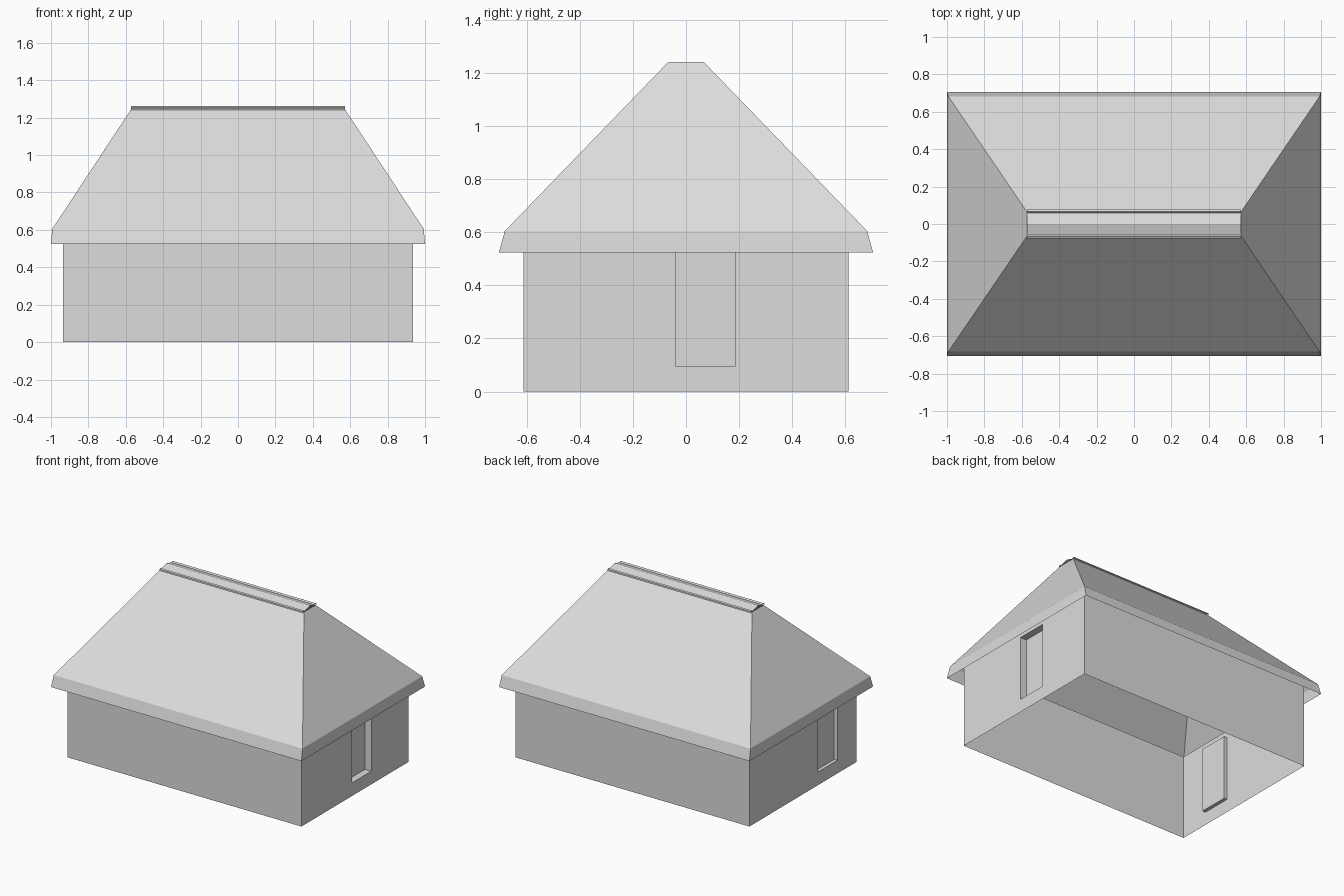
import bpy
import bmesh

cube = bpy.data.objects.get("Cube")
if cube:
    bpy.data.objects.remove(cube, do_unlink=True)

grey = bpy.data.materials.new("pale_grey")
grey.use_nodes = True
colour = (0.72, 0.72, 0.72, 1)
grey.diffuse_color = colour
grey.node_tree.nodes["Principled BSDF"].inputs["Base Color"].default_value = colour


def finish(bm, name):
    bmesh.ops.remove_doubles(bm, verts=bm.verts, dist=0.0005)
    mesh = bpy.data.meshes.new(name)
    bm.to_mesh(mesh)
    bm.free()
    mesh.materials.append(grey)
    obj = bpy.data.objects.new(name, mesh)
    bpy.context.collection.objects.link(obj)
    return obj


def face(bm, points, outward):
    """Add a polygon whose normal points along outward."""
    f = bm.faces.new([bm.verts.new(p) for p in points])
    f.normal_update()
    if sum(a * b for a, b in zip(f.normal, outward)) < 0:
        f.normal_flip()


def ring(half_x, half_y, z):
    return [(sx * half_x, sy * half_y, z)
            for sx, sy in ((-1, -1), (1, -1), (1, 1), (-1, 1))]


WALL_X, WALL_Y, WALL_TOP = 0.935, 0.612, 0.61
DOOR_LOW, DOOR_HIGH = 0.095, 0.56

# Long side walls, open underneath and above
bm = bmesh.new()
for s in (-1, 1):
    y = s * WALL_Y
    face(bm, [(-WALL_X, y, 0), (WALL_X, y, 0),
              (WALL_X, y, WALL_TOP), (-WALL_X, y, WALL_TOP)], (0, s, 0))
finish(bm, "side_walls")


def end_wall(side, y0, y1, depth, name):
    """End wall with a recessed door."""
    bm = bmesh.new()
    x, back = side * WALL_X, side * (WALL_X - depth)
    ys = (-WALL_Y, y0, y1, WALL_Y)
    zs = (0, DOOR_LOW, DOOR_HIGH, WALL_TOP)
    for i in range(3):
        for j in range(3):
            cx = back if i == j == 1 else x
            face(bm, [(cx, ys[i], zs[j]), (cx, ys[i + 1], zs[j]),
                      (cx, ys[i + 1], zs[j + 1]), (cx, ys[i], zs[j + 1])],
                 (side, 0, 0))
    # Reveals around the door
    for y, d in ((y0, 1), (y1, -1)):
        face(bm, [(x, y, DOOR_LOW), (back, y, DOOR_LOW),
                  (back, y, DOOR_HIGH), (x, y, DOOR_HIGH)], (0, d, 0))
    for z, d in ((DOOR_LOW, 1), (DOOR_HIGH, -1)):
        face(bm, [(x, y0, z), (back, y0, z), (back, y1, z), (x, y1, z)], (0, 0, d))
    finish(bm, name)


end_wall(1, -0.037, 0.185, 0.05, "left_end_wall")
end_wall(-1, -0.39, -0.17, 0.025, "right_end_wall")

# Hipped roof shell with a steep eave band
bm = bmesh.new()
rings = [ring(1.0, 0.705, 0.525), ring(0.993, 0.683, 0.605), ring(0.573, 0.066, 1.243)]
for low, high in zip(rings, rings[1:]):
    for i in range(4):
        k = (i + 1) % 4
        mid = [(low[i][n] + low[k][n]) / 2 for n in range(2)]
        face(bm, [low[i], low[k], high[k], high[i]], (mid[0], mid[1], 0))
finish(bm, "hipped_roof")

# Ridge cap: shallow folded sheet with a small rolled lip along each edge
half = [(0.078, 1.241), (0.077, 1.25), (0.068, 1.255), (0.06, 1.246)]
profile = [(-y, z) for y, z in half] + [(0, 1.263)] + half[::-1]
bm = bmesh.new()
for (ya, za), (yb, zb) in zip(profile, profile[1:]):
    face(bm, [(-0.573, ya, za), (0.573, ya, za), (0.573, yb, zb), (-0.573, yb, zb)],
         (0, za - zb, yb - ya))
finish(bm, "ridge_cap")
